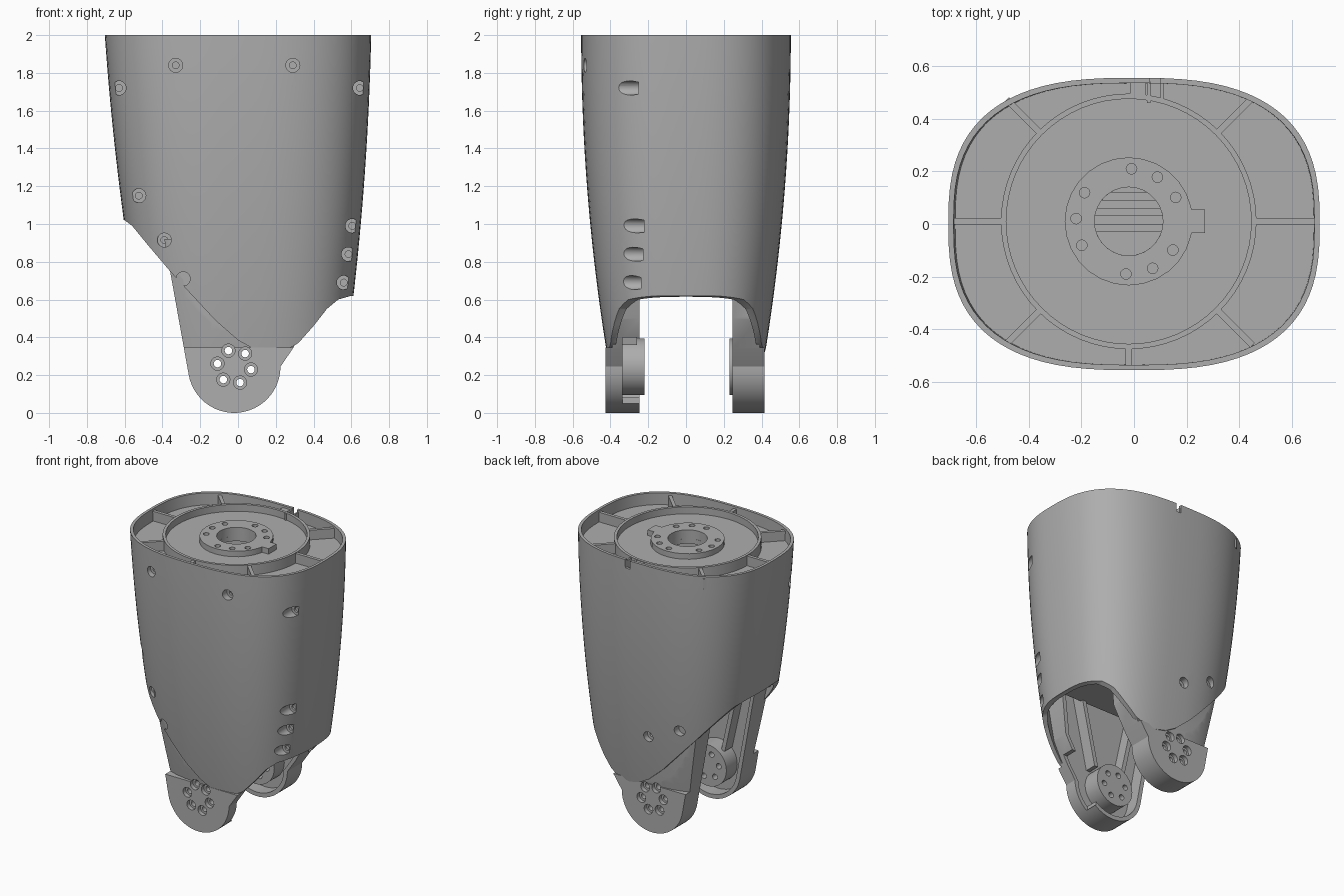
import bpy, bmesh, math
from mathutils import Vector, Matrix

if "Cube" in bpy.data.objects:
    bpy.data.objects.remove(bpy.data.objects["Cube"])

grey = bpy.data.materials.new("plain grey")
grey.use_nodes = True
GREY = (0.42, 0.42, 0.42, 1)
grey.diffuse_color = GREY
grey.node_tree.nodes["Principled BSDF"].inputs["Base Color"].default_value = GREY

POWER = 2.7
HUB = Vector((-0.02, 0.01, 0))      # centre of the top joint
PIVOT = Vector((-0.02, 0, 0.245))   # axis of the lower joint


def make(name, bm):
    bmesh.ops.recalc_face_normals(bm, faces=bm.faces)
    mesh = bpy.data.meshes.new(name)
    bm.to_mesh(mesh)
    bm.free()
    mesh.materials.append(grey)
    ob = bpy.data.objects.new(name, mesh)
    bpy.context.collection.objects.link(ob)
    return ob


def cut(ob, tool, mode='DIFFERENCE', keep=False):
    mod = ob.modifiers.new("cut", 'BOOLEAN')
    mod.object, mod.operation, mod.solver = tool, mode, 'EXACT'
    bpy.context.view_layer.update()
    deps = bpy.context.evaluated_depsgraph_get()
    mesh = bpy.data.meshes.new_from_object(ob.evaluated_get(deps))
    ob.modifiers.clear()
    ob.data = mesh
    if not keep:
        bpy.data.objects.remove(tool)


def cyl(name, r, a, b, seg=24):
    a, b = Vector(a), Vector(b)
    bm = bmesh.new()
    turn = (b - a).to_track_quat('Z', 'Y').to_matrix().to_4x4()
    bmesh.ops.create_cone(bm, cap_ends=True, segments=seg, radius1=r, radius2=r,
                          depth=(b - a).length,
                          matrix=Matrix.Translation((a + b) / 2) @ turn)
    return make(name, bm)


def box(name, lo, hi, spin=None):
    lo, hi = Vector(lo), Vector(hi)
    bm = bmesh.new()
    bmesh.ops.create_cube(bm, size=1, matrix=Matrix.Translation((lo + hi) / 2)
                          @ Matrix.Diagonal((*(hi - lo), 1)))
    if spin:
        bmesh.ops.transform(bm, matrix=spin, verts=bm.verts)
    return make(name, bm)


def prism(name, outline, y0, y1):
    bm = bmesh.new()
    face = bm.faces.new([bm.verts.new((x, y0, z)) for x, z in outline])
    grown = bmesh.ops.extrude_face_region(bm, geom=[face])["geom"]
    bmesh.ops.translate(bm, vec=(0, y1 - y0, 0),
                        verts=[v for v in grown if isinstance(v, bmesh.types.BMVert)])
    return make(name, bm)


def section(z):
    t = 2 - z
    return 0.024 * t, 0.705 - 0.045 * t - 0.034 * t * t, 0.555 - 0.048 * t * t


def surface_y(x, z):
    cx, hx, hy = section(z)
    return hy * max(0, 1 - abs((x - cx) / hx) ** POWER) ** (1 / POWER)


def loft(name, z0, z1, inset, rows=20, seg=80):
    bm, rings = bmesh.new(), []
    for i in range(rows + 1):
        z = z0 + (z1 - z0) * i / rows
        cx, hx, hy = section(z)
        ring = []
        for k in range(seg):
            c, s = math.cos(k * math.tau / seg), math.sin(k * math.tau / seg)
            x = math.copysign(abs(c) ** (2 / POWER), c) * (hx - inset)
            y = math.copysign(abs(s) ** (2 / POWER), s) * (hy - inset)
            ring.append(bm.verts.new((cx + x, y, z)))
        rings.append(ring)
    for a, b in zip(rings, rings[1:]):
        for k in range(seg):
            j = (k + 1) % seg
            bm.faces.new((a[k], a[j], b[j], b[k]))
    bm.faces.new(rings[0][::-1])
    bm.faces.new(rings[-1])
    return make(name, bm)


# Screw holes: x, z and side
SCREWS = [(x, z, -1) for x, z in (
    (-0.33, 1.84), (0.29, 1.84), (-0.63, 1.72), (0.645, 1.72), (-0.525, 1.15),
    (0.605, 0.99), (-0.39, 0.915), (0.585, 0.84), (-0.29, 0.71), (0.56, 0.69))]
SCREWS += [(-0.03, 0.72, 1), (-0.27, 0.82, 1)]

# Outer shell, hollowed around the screw bosses
shell = loft("outer_shell", 0.2, 2, 0)
hollow = loft("hollow", 0.1, 1.88, 0.028)
for x, z, side in SCREWS:
    floor = side * (surface_y(x, z) - 0.045)
    cut(hollow, cyl("boss", 0.055, (x, side, z), (x, floor - side * 0.03, z)))
cut(shell, hollow)
for x, z, side in SCREWS:
    floor = side * (surface_y(x, z) - 0.045)
    cut(shell, cyl("bore", 0.037, (x, side, z), (x, floor, z)))
    cut(shell, cyl("pilot", 0.018, (x, side, z), (x, floor - side * 0.015, z), 16))

# Sweeping lower edge of the shell
edge = [(-1, 1.04), (-0.6, 1.02), (-0.56, 0.99), (-0.47, 0.88), (-0.36, 0.75),
        (-0.25, 0.63), (-0.12, 0.49), (0, 0.385), (0.08, 0.34), (0.16, 0.322),
        (0.25, 0.33), (0.32, 0.37), (0.4, 0.46), (0.47, 0.55), (0.53, 0.6),
        (0.6, 0.62), (1, 0.625), (1, -1), (-1, -1)]
cut(shell, prism("edge_cutter", edge, -1, 1))

# Recessed top tray and its rear notch
cut(shell, loft("tray_cutter", 1.915, 2.05, 0.02, 2))
cut(shell, cyl("centre_bore", 0.13, HUB + Vector((0, 0, 1.7)), HUB + Vector((0, 0, 2.1)), 32))
cut(shell, box("notch", (0.06, 0.5, 1.94), (0.1, 0.6, 2.1)))


def ring(name, r_out, r_in, z0, z1, seg):
    up = Vector((0, 0, 1))
    ob = cyl(name, r_out, HUB + up * z0, HUB + up * z1, seg)
    cut(ob, cyl("hole", r_in, HUB + up * (z0 - 0.1), HUB + up * (z1 + 0.1), seg))
    return ob


parts = [shell]
parts.append(ring("tray_ring", 0.485, 0.465, 1.91, 1.99, 64))
parts.append(ring("tray_floor", 0.47, 0.13, 1.91, 1.94, 64))

# Top hub with tab and screw holes
hub = ring("top_hub", 0.243, 0.13, 1.93, 1.98, 28)
for step in (0, 1, 2, 4, 5, 6, 8, 9, 10):
    a = math.radians(87 - 30 * step)
    p = HUB + Vector((math.cos(a), math.sin(a), 0)) * 0.2
    cut(hub, cyl("hole", 0.02, p + Vector((0, 0, 1.95)), p + Vector((0, 0, 2.1)), 16))
parts.append(hub)
parts.append(box("hub_tab", (0.2, -0.035, 1.935), (0.27, 0.055, 1.98)))

# Radial ribs of the tray
for deg, reach in ((0, 0.71), (45, 0.665), (135, 0.655), (180, 0.675),
                   (225, 0.65), (270, 0.55), (315, 0.665)):
    spin = Matrix.Translation(HUB) @ Matrix.Rotation(math.radians(deg), 4, 'Z')
    parts.append(box("tray_rib", (0.47, -0.012, 1.91), (reach, 0.012, 1.985), spin))
parts.append(box("rear_block", (-0.015, 0.48, 1.91), (0.045, 0.54, 1.985)))
for x in (0.05, 0.1):
    parts.append(box("notch_wall", (x, 0.46, 1.91), (x + 0.012, 0.54, 1.985)))

# Inner housing between the legs
parts.append(box("inner_housing", (-0.3, -0.28, 0.82), (0.38, 0.28, 1.05)))
for y in (-0.03, 0.03, 0.09):
    parts.append(box("cross_bar", (-0.4, y, 1.2), (0.4, y + 0.03, 1.25)))


def leg_outline(off):
    r = PIVOT.z - off
    pts = [(-0.39 + off, 0.92 - off)]
    for i in range(25):
        a = math.radians(188 + 172 * i / 24)
        pts.append((PIVOT.x + r * math.cos(a), PIVOT.z + r * math.sin(a)))
    return pts + [(0.29 - off, 0.34), (0.38 - off, 0.5), (0.42 - off, 0.92 - off)]


# Legs: trimmed pans with a joint disc on the inner face
for side, label, outer, disc in ((-1, "front", 0.425, 0.22), (1, "back", 0.415, 0.23)):
    leg = prism(label + "_leg", leg_outline(0), side * outer, side * 0.245)
    cut(leg, prism("pan", leg_outline(0.03), side * 0.345, 0))
    if side < 0:
        cut(leg, box("side_gap", (0.12, -0.335, 0.05), (0.5, 0, 0.4)))
    trim = loft("trim", 0.3, 1.2, 0.012)
    cut(trim, box("low", (-1, -1, -0.1), (1, 1, 0.345)), 'UNION')
    cut(leg, trim, 'INTERSECT')
    joint = cyl(label + "_joint_disc", 0.15, PIVOT + Vector((0, side * 0.35, 0)),
                PIVOT + Vector((0, side * disc, 0)), 40)
    for i in range(6):
        a = math.radians(50 + 60 * i)
        p = PIVOT + Vector((math.cos(a), 0, math.sin(a))) * 0.09
        through = cyl("through", 0.02, p, p + Vector((0, side, 0)), 16)
        cut(leg, through, keep=True)
        cut(joint, through)
        cut(leg, cyl("counterbore", 0.035, p + Vector((0, side * (outer - 0.03), 0)),
                     p + Vector((0, side, 0)), 20))
    parts += [leg, joint]
    for x, lean in ((-0.13, -0.12), (0.09, 0.12)):
        bar = [(x, 0.36), (x + 0.03, 0.36), (x + 0.03 + lean, 0.9), (x + lean, 0.9)]
        parts.append(prism(label + "_leg_rib", bar, side * 0.35, side * 0.26))

# Smooth curved walls, keep edges crisp
for ob in parts:
    ob.select_set(True)
bpy.context.view_layer.objects.active = shell
bpy.ops.object.shade_smooth_by_angle(angle=math.radians(30))
